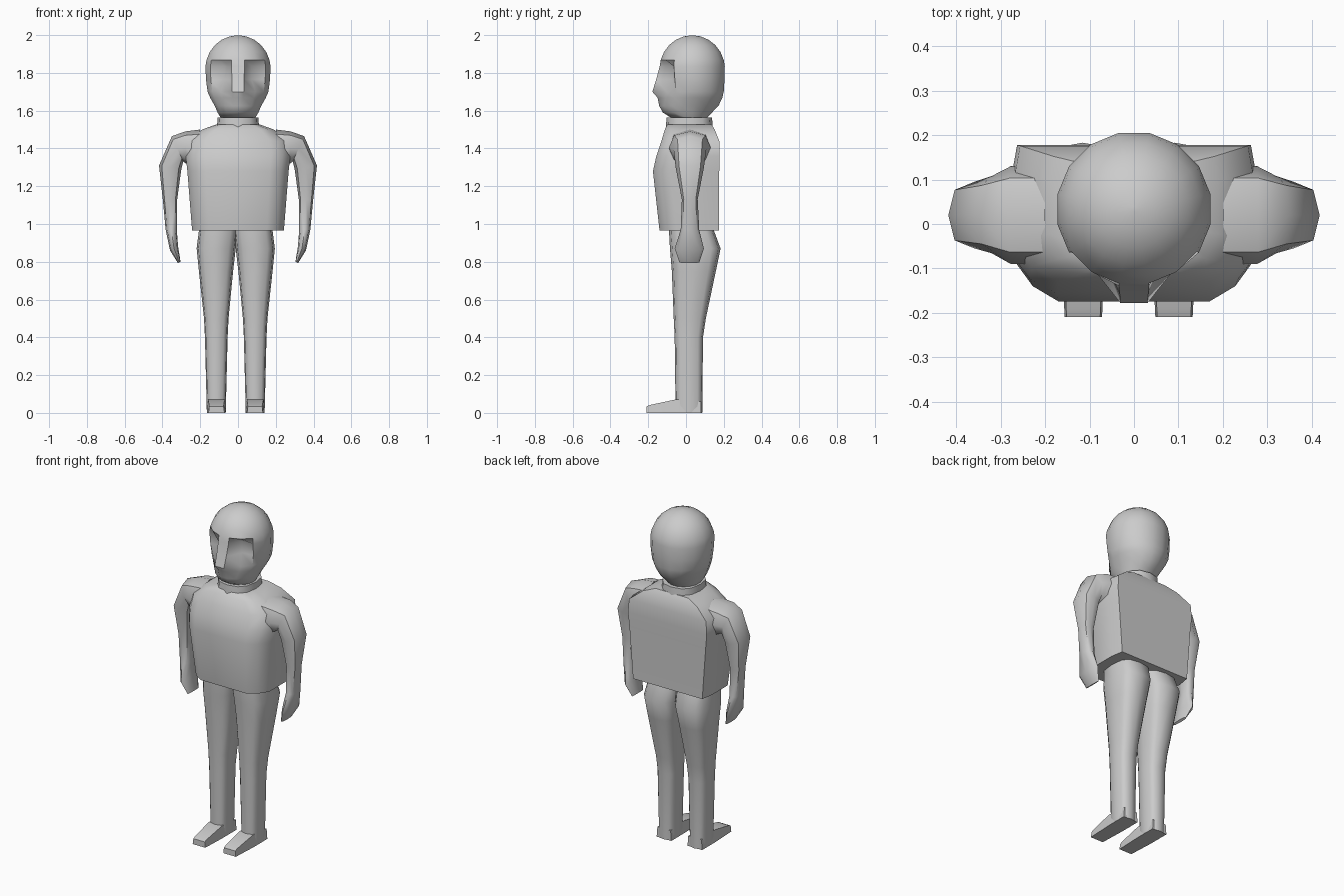
import bpy, bmesh, math
from mathutils import Vector

cube = bpy.data.objects.get("Cube")
if cube:
    bpy.data.objects.remove(cube, do_unlink=True)

grey = bpy.data.materials.new("plain grey")
grey.use_nodes = True
grey.diffuse_color = (0.6, 0.6, 0.6, 1)
grey.node_tree.nodes["Principled BSDF"].inputs["Base Color"].default_value = (0.6, 0.6, 0.6, 1)


def loft(name, rings, angle=40):
    """Skin a closed tube over rings with equal point counts."""
    bm = bmesh.new()
    loops = [[bm.verts.new(p) for p in ring] for ring in rings]
    n = len(loops[0])
    for a, b in zip(loops, loops[1:]):
        for i in range(n):
            j = (i + 1) % n
            bm.faces.new((a[i], a[j], b[j], b[i]))
    bm.faces.new(loops[0])
    bm.faces.new(loops[-1])
    bmesh.ops.recalc_face_normals(bm, faces=bm.faces)
    mesh = bpy.data.meshes.new(name)
    bm.to_mesh(mesh)
    bm.free()
    mesh.materials.append(grey)
    obj = bpy.data.objects.new(name, mesh)
    bpy.context.collection.objects.link(obj)
    bpy.ops.object.select_all(action='DESELECT')
    obj.select_set(True)
    bpy.context.view_layer.objects.active = obj
    bpy.ops.object.shade_smooth_by_angle(angle=math.radians(angle))
    return obj


def oval(a, b, y0, y1, n, boxy=1.0):
    """Ring from point a to point b (x, z), spanning y0 to y1."""
    a, b = Vector((a[0], 0, a[1])), Vector((b[0], 0, b[1]))
    pts = []
    for i in range(n):
        t = math.tau * i / n
        c, s = (math.copysign(abs(v) ** boxy, v) for v in (math.cos(t), math.sin(t)))
        p = (a + b) / 2 + (b - a) / 2 * c
        p.y = (y0 + y1) / 2 + (y1 - y0) / 2 * s
        pts.append(p)
    return pts


def flip(rings, side, centre=0):
    return [[Vector((centre + side * p[0], p[1], p[2])) for p in r] for r in rings]


# Torso: flat back, bevelled front corners, sloping shoulders
torso = []
for z, w, yf, yb in ((.965, .243, -.14, .175), (1.28, .268, -.175, .176),
                     (1.36, .277, -.157, .178), (1.44, .27, -.13, .176),
                     (1.5, .19, -.112, .152), (1.527, .115, -.10, .135)):
    half = [(.63 * w, yf), (.85 * w, yf + .035), (w, yf + .09), (w, .1), (.95 * w, yb)]
    torso.append([(x, y, z) for x, y in half] + [(-x, y, z) for x, y in reversed(half)])
loft("torso", torso, 50)

# Collar
loft("collar", [oval((-w, z), (w, z), -w + .005, w + .03, 12, .8)
                for z, w in ((1.5, .112), (1.565, .108))])

# Head: dome above, tapered jaw below, then face shaping on the front points
R, CY, CZ = .176, .033, 1.823
levels = [(CZ + R * math.sin(math.radians(e)), R * math.cos(math.radians(e)),
           CY - R * math.cos(math.radians(e)), CY + R * math.cos(math.radians(e)))
          for e in (88, 75, 60, 45, 30, 15, 4)]
levels += [(1.765, .173, -.135, .207), (1.70, .164, -.13, .203), (1.668, .15, -.135, .195),
           (1.625, .125, -.145, .175), (1.59, .11, -.125, .14), (1.565, .095, -.085, .115)]
nose = {1.765: -.158, 1.70: -.178, 1.668: -.15}
head = []
for z, w, yf, yb in levels:
    ring = []
    for i in range(16):
        t = math.tau * (i + .5) / 16
        x, y = w * math.sin(t), (yf + yb) / 2 - (yb - yf) / 2 * math.cos(t)
        if i in (0, 15) and z in nose:
            x, y = x * .95, nose[z]
        if i in (1, 14) and 1.72 < z < 1.84:      # eye hollows
            x, y = x * .75, -.068
        ring.append((x, y, z))
    head.append(ring)
loft("head", head, 45)

# Arm, from inside the shoulder down to the fingertips
arm = [oval(a, b, y0, y1, 8, .8) for a, b, y0, y1 in (
    ((.20, 1.30), (.20, 1.50), -.09, .13),
    ((.275, 1.32), (.28, 1.49), -.09, .13),
    ((.29, 1.33), (.35, 1.465), -.066, .108),
    ((.30, 1.29), (.418, 1.31), -.055, .095),
    ((.322, 1.13), (.398, 1.13), -.022, .062),
    ((.324, .97), (.383, .97), -.028, .07),
    ((.317, .88), (.36, .86), -.06, .095),
    ((.304, .80), (.318, .793), -.035, .07))]

# Leg, measured out from the crotch line
leg = [oval((x0, z), (x1, z), y0, y1, 12, .65) for z, x0, x1, y0, y1 in (
    (1.0, -.01, .192, -.09, .14),
    (.965, -.01, .195, -.09, .148),
    (.87, 0, .207, -.085, .183),
    (.75, .014, .195, -.075, .158),
    (.5, .038, .168, -.065, .105),
    (.4, .043, .163, -.06, .09),
    (0, .053, .153, -.055, .086))]

# Foot: wedge running from the ankle to the toe
foot = [[(c - w, y, 0), (c + w, y, 0), (c + .9 * w, y, h), (c - .9 * w, y, h)]
        for y, c, w, h in ((.08, .103, .049, .06), (-.05, .103, .049, .072),
                           (-.19, .102, .043, .042), (-.209, .102, .042, .034))]

for label, side in (("left", 1), ("right", -1)):
    loft(label + "_arm", flip(arm, side), 50)
    loft(label + "_leg", flip(leg, side, -.012), 50)
    loft(label + "_foot", flip(foot, side, -.012), 35)
